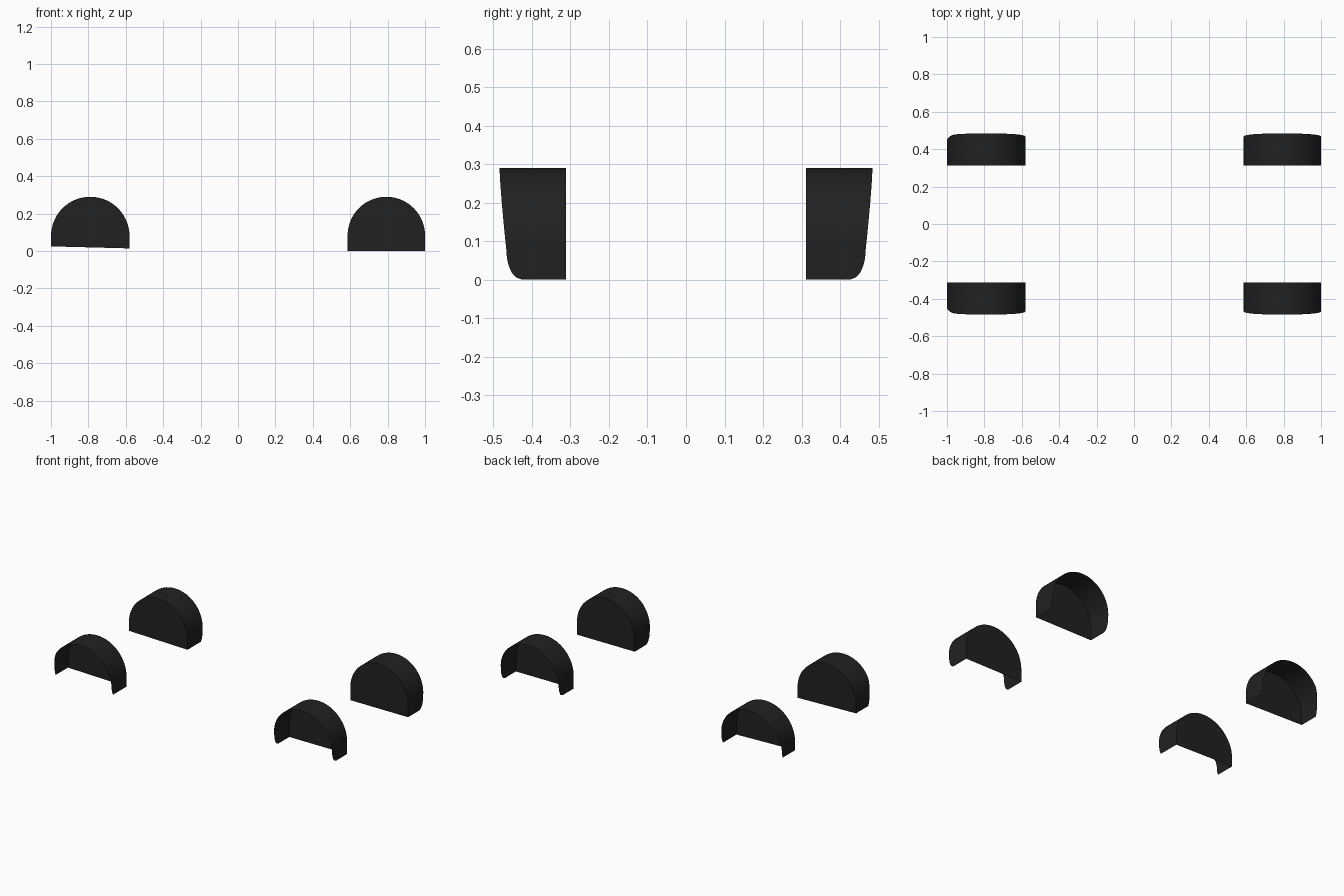
import bpy, bmesh, math

if "Cube" in bpy.data.objects:
    bpy.data.objects.remove(bpy.data.objects["Cube"])

mat = bpy.data.materials.new("black_plastic")
mat.diffuse_color = (0.015, 0.015, 0.015, 1)
mat.use_nodes = True
mat.node_tree.nodes["Principled BSDF"].inputs["Base Color"].default_value = mat.diffuse_color

INNER = 0.312   # distance of the flat inner wall from the centre line


def lip(x, z):
    """Depth of the open outer edge: leans in downwards and tucks in at the foot."""
    if z < 0.075:
        t = (0.075 - z) / 0.075
        y = 0.425 + 0.041 * math.sqrt(max(0, 1 - t * t))
    else:
        t = max(0, (0.29 - z) / 0.215)
        y = 0.484 - 0.018 * t ** 1.3
    if x < -0.96:                       # rounded body corner at the left end
        y -= 0.018 * ((-0.96 - x) / 0.04) ** 2
    return y


def wheel_arch(name, x0, x1, foot0, foot1):
    cx, r = (x0 + x1) / 2, (x1 - x0) / 2
    cz = 0.29 - r
    # arch profile: straight leg, half circle, straight leg
    n, legs = 32, 6
    pts = [(x0, foot0 + (cz - foot0) * (i / legs) ** 1.5) for i in range(legs)]
    for i in range(n + 1):
        a = math.pi * (1 - i / n)
        pts.append((cx + r * math.cos(a), cz + r * math.sin(a)))
    pts += [(x1, foot1 + (cz - foot1) * (i / legs) ** 1.5) for i in reversed(range(legs))]

    bm = bmesh.new()
    inner = [bm.verts.new((x, INNER, z)) for x, z in pts]
    outer = [bm.verts.new((x, lip(x, z), z)) for x, z in pts]
    for i in range(len(pts) - 1):
        bm.faces.new((inner[i], outer[i], outer[i + 1], inner[i + 1]))
    bm.faces.new(inner)                 # flat inner wall
    bmesh.ops.recalc_face_normals(bm, faces=bm.faces[:])
    # normals point out of the arch
    bm.faces.ensure_lookup_table()
    if bm.faces[-1].normal.y > 0:
        bmesh.ops.reverse_faces(bm, faces=bm.faces[:])
    me = bpy.data.meshes.new(name)
    bm.to_mesh(me)
    bm.free()
    me.materials.append(mat)
    ob = bpy.data.objects.new(name, me)
    bpy.context.collection.objects.link(ob)
    # matching liner on the other side of the body
    mod = ob.modifiers.new("mirror", 'MIRROR')
    mod.use_axis = (False, True, False)
    mod.use_mirror_merge = False
    bpy.ops.object.select_all(action='DESELECT')
    ob.select_set(True)
    bpy.context.view_layer.objects.active = ob
    bpy.ops.object.shade_smooth_by_angle(angle=math.radians(35))


wheel_arch("left_wheel_arch_liners", -1.0, -0.58, 0.025, 0.014)
wheel_arch("right_wheel_arch_liners", 0.586, 1.0, 0.0, 0.0)
